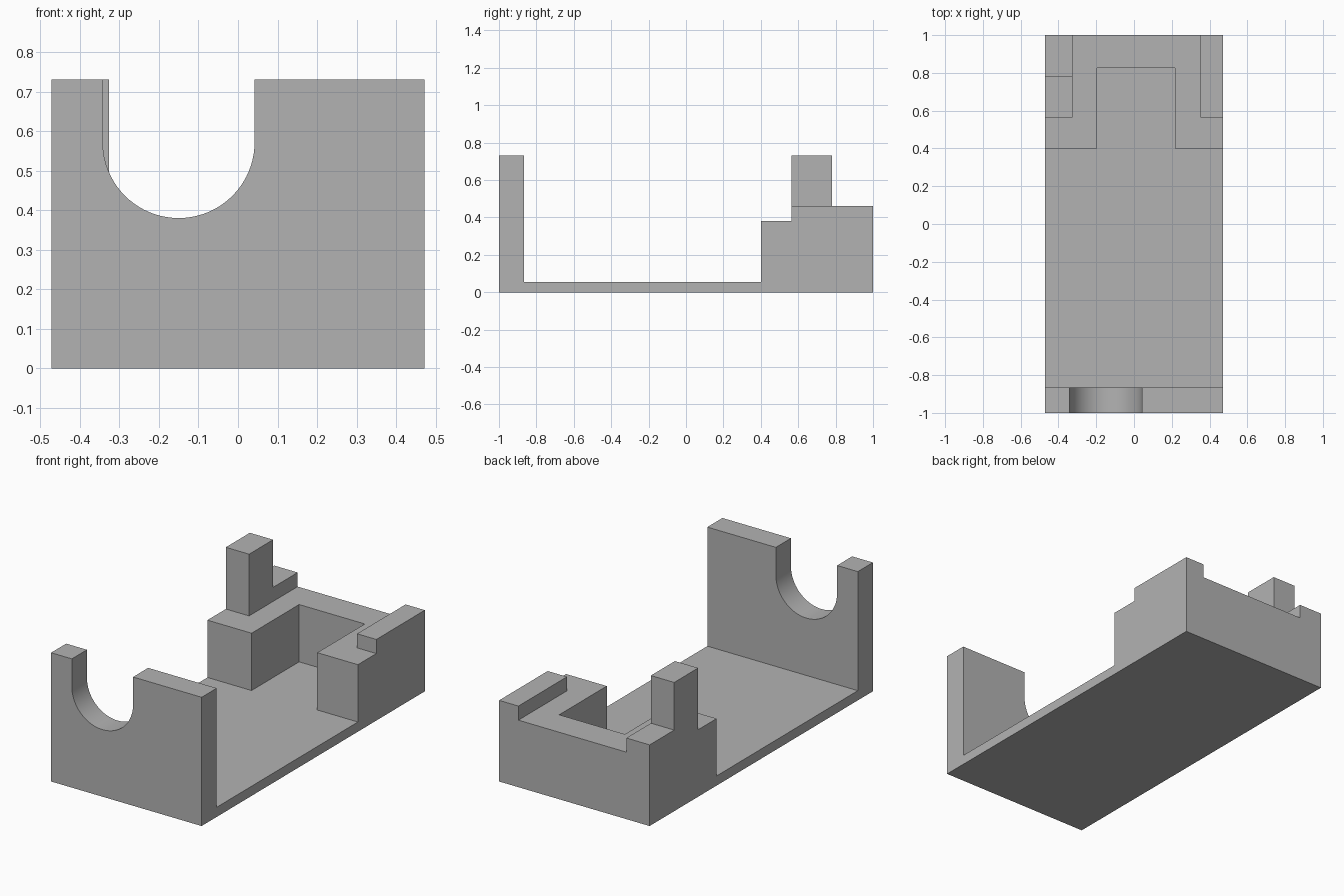
import bpy, bmesh, math
from mathutils import Vector

if "Cube" in bpy.data.objects:
    bpy.data.objects.remove(bpy.data.objects["Cube"], do_unlink=True)

HALF_W = 0.472
FLOOR, SHELF, RIDGE, TOP = 0.055, 0.38, 0.46, 0.73

grey = bpy.data.materials.new("plain grey")
grey.use_nodes = True
grey.diffuse_color = (0.45, 0.45, 0.45, 1)
grey.node_tree.nodes["Principled BSDF"].inputs["Base Color"].default_value = (0.45, 0.45, 0.45, 1)


def prism(name, points, axis, start, end):
    """Extrude a closed profile along x (points are y, z) or y (points are x, z)."""
    bm = bmesh.new()
    place = (lambda a, b: (start, a, b)) if axis == "x" else (lambda a, b: (a, start, b))
    face = bm.faces.new([bm.verts.new(place(a, b)) for a, b in points])
    new = bmesh.ops.extrude_face_region(bm, geom=[face])["geom"]
    shift = Vector((end - start, 0, 0) if axis == "x" else (0, end - start, 0))
    bmesh.ops.translate(bm, vec=shift, verts=[g for g in new if isinstance(g, bmesh.types.BMVert)])
    bmesh.ops.recalc_face_normals(bm, faces=bm.faces)
    mesh = bpy.data.meshes.new(name)
    bm.to_mesh(mesh)
    bm.free()
    mesh.materials.append(grey)
    obj = bpy.data.objects.new(name, mesh)
    bpy.context.collection.objects.link(obj)
    return obj


# Side profile: front wall, floor, stepped rear block with post
side = [(-1, 0), (1, 0), (1, RIDGE), (0.78, RIDGE), (0.78, TOP), (0.565, TOP),
        (0.565, SHELF), (0.4, SHELF), (0.4, FLOOR), (-0.865, FLOOR), (-0.865, TOP), (-1, TOP)]
bracket = prism("bracket", side, "x", -HALF_W, HALF_W)

# Round-bottomed notch in the front wall
cx, r = -0.15, 0.192
cz = SHELF + r
arc = [(cx + r * math.cos(math.pi * (1 + i / 40)), cz + r * math.sin(math.pi * (1 + i / 40)))
       for i in range(41)]
notch = prism("notch_cutter", arc + [(cx + r, 1), (cx - r, 1)], "y", -1.1, -0.7)

# Leaves the two ridges and a single post on the right
between = [(-0.326, SHELF), (0.351, SHELF), (0.351, RIDGE), (0.6, RIDGE), (0.6, 1), (-0.326, 1)]
ridges = prism("ridge_cutter", between, "y", 0.5, 1.1)

# Open pocket in the rear block
pocket = prism("pocket_cutter", [(-0.195, FLOOR), (0.217, FLOOR), (0.217, 1), (-0.195, 1)],
               "y", 0.3, 0.826)

for cutter in (notch, ridges, pocket):
    mod = bracket.modifiers.new(cutter.name, "BOOLEAN")
    mod.operation = "DIFFERENCE"
    mod.solver = "EXACT"
    mod.object = cutter

bpy.ops.object.select_all(action="DESELECT")
bpy.context.view_layer.objects.active = bracket
bracket.select_set(True)
for mod in list(bracket.modifiers):
    bpy.ops.object.modifier_apply(modifier=mod.name)
for cutter in (notch, ridges, pocket):
    bpy.data.objects.remove(cutter, do_unlink=True)
bpy.ops.object.shade_smooth_by_angle(angle=math.radians(30))
